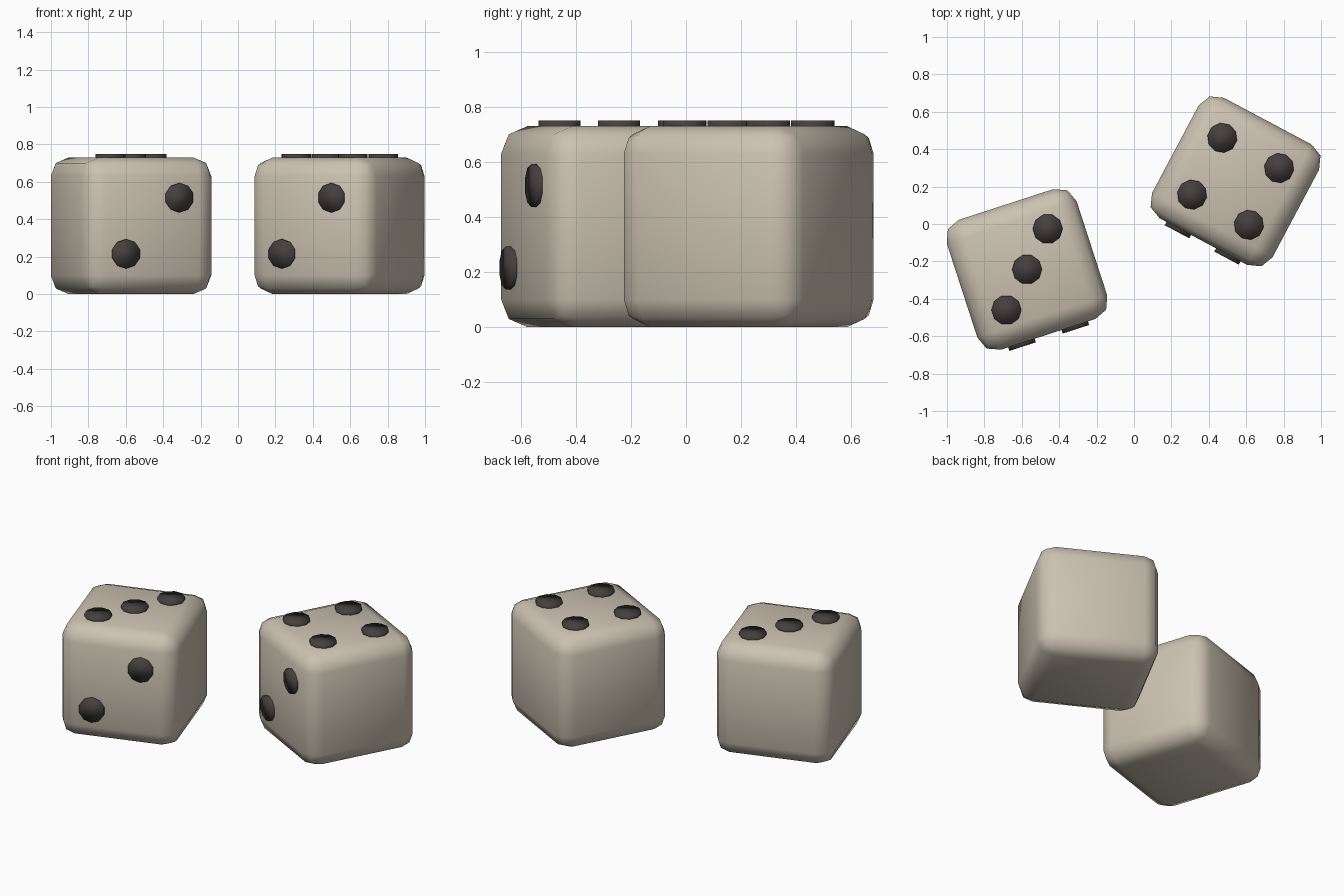
import bpy
from math import radians, pi
from mathutils import Matrix, Vector

cube = bpy.data.objects.get("Cube")
if cube:
    bpy.data.objects.remove(cube, do_unlink=True)

SIZE = 0.73
HALF = SIZE / 2
PIP_RISE = 0.02
PIP_DEPTH = 0.04


def make_material(name, color):
    mat = bpy.data.materials.new(name)
    mat.use_nodes = True
    mat.diffuse_color = color
    mat.node_tree.nodes["Principled BSDF"].inputs["Base Color"].default_value = color
    return mat


ivory = make_material("ivory", (0.60, 0.54, 0.44, 1))
charcoal = make_material("charcoal", (0.06, 0.05, 0.047, 1))


def finish(obj, name, mat, matrix):
    obj.name = name
    obj.data.materials.append(mat)
    obj.data.shade_smooth()
    obj.matrix_world = matrix


def add_body(name, frame):
    bpy.ops.mesh.primitive_cube_add(size=SIZE)
    obj = bpy.context.object
    bevel = obj.modifiers.new("rounded_edges", "BEVEL")
    bevel.width = 0.1
    bevel.segments = 2
    finish(obj, name, ivory, frame)


def add_pip(name, frame, radius):
    # Short disc sunk into the face and standing slightly proud of it
    bpy.ops.mesh.primitive_cylinder_add(vertices=10, radius=radius, depth=PIP_DEPTH)
    lift = Matrix.Translation((0, 0, HALF + PIP_RISE - PIP_DEPTH / 2))
    finish(bpy.context.object, name, charcoal, frame @ lift)


def add_die(side, x, y, turn, top_spots):
    frame = Matrix.Translation((x, y, HALF)) @ Matrix.Rotation(radians(turn), 4, "Z")
    add_body(side + "_die_body", frame)
    # Pips on the upper face
    for i, (u, v) in enumerate(top_spots):
        spot = frame @ Matrix.Translation((u, v, 0))
        add_pip(f"{side}_top_pip_{i + 1}", spot, 0.08)
    # Two diagonal pips on the front face
    front = frame @ Matrix.Rotation(pi / 2, 4, "X")
    for i, s in enumerate((-0.15, 0.15)):
        add_pip(f"{side}_front_pip_{i + 1}", front @ Matrix.Translation((s, s, 0)), 0.078)


S = 0.172
add_die("right", -0.572, -0.243, 18, [(-S, -S), (0, 0), (S, S)])
add_die("left", 0.543, 0.228, -28, [(u, v) for u in (-S, S) for v in (-S, S)])
